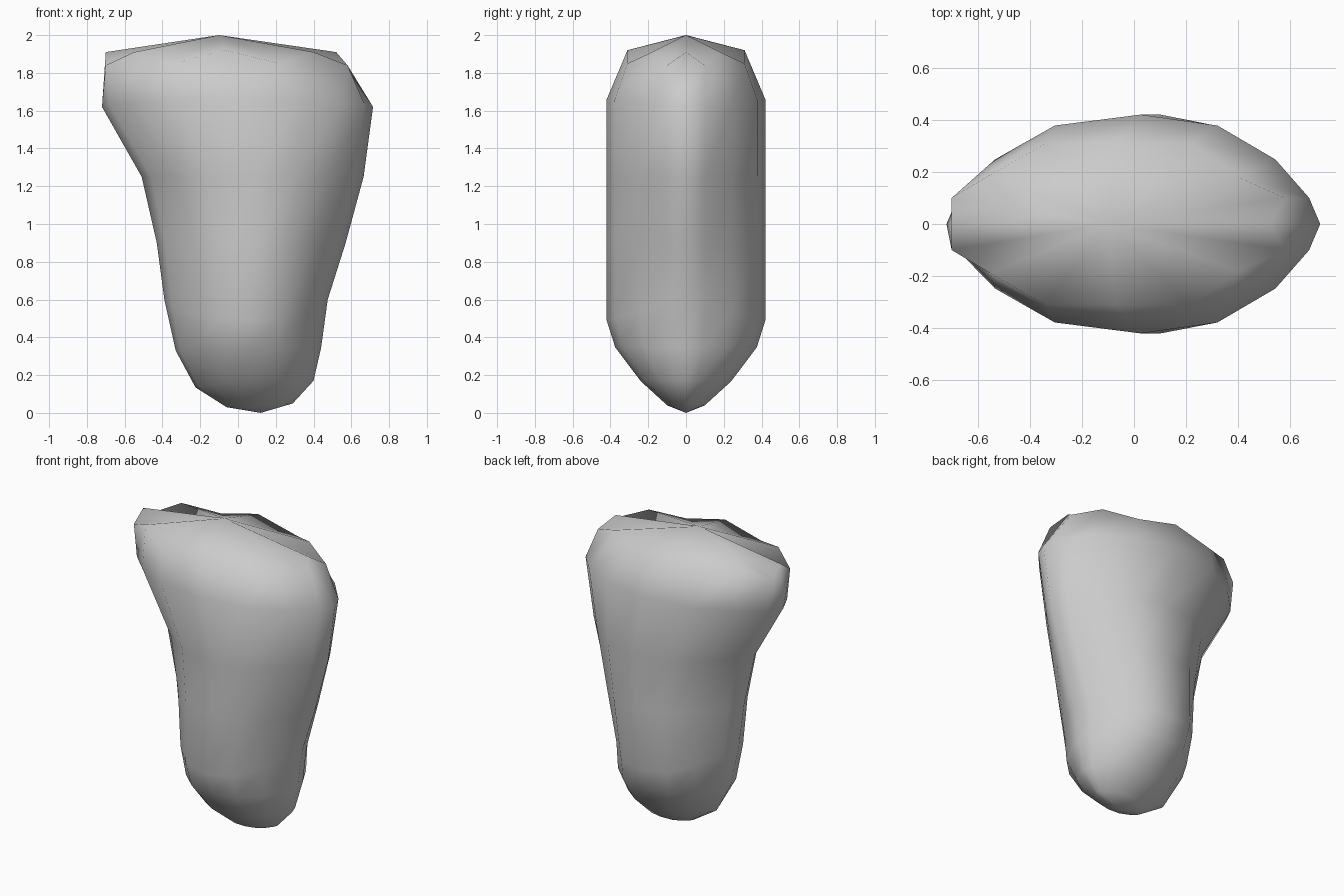
import bpy, bmesh

if "Cube" in bpy.data.objects:
    bpy.data.objects.remove(bpy.data.objects["Cube"])

# Half ring outlines: (fraction of half length, fraction of half depth)
FULL = [(1, 0), (.94, .24), (.76, .59), (.45, .90), (.04, 1),
        (-.42, .90), (-.74, .59), (-.94, .24), (-1, 0)]
SLIM = [(1, 0), (.91, .24), (.69, .59), (.40, .90), (.04, 1),
        (-.38, .90), (-.68, .59), (-.91, .24), (-1, 0)]

# Body rings: left x, left z, right x, right z, z rise at mid, half depth, outline
RINGS = [(-.06, .03, .29, .05, 0, .10, FULL), (-.225, .135, .40, .17, .015, .24, FULL),
         (-.33, .33, .44, .345, .01, .375, FULL), (-.39, .60, .475, .60, -.11, .42, SLIM),
         (-.43, .90, .57, .90, 0, .42, SLIM), (-.51, 1.25, .665, 1.25, 0, .42, SLIM),
         (-.72, 1.62, .715, 1.62, .04, .42, FULL)]

# Uneven broken rim at the top, half of it: x, y, z
RIM = [(.52, 0, 1.91), (.58, .10, 1.84), (.40, .18, 1.91), (.22, .31, 1.85),
       (-.07, .31, 1.92), (-.34, .31, 1.85), (-.55, .19, 1.91),
       (-.70, .10, 1.84), (-.70, 0, 1.91)]


def mirrored(half):
    """Close a half ring by mirroring its inner points over y."""
    return half + [(x, -y, z) for x, y, z in reversed(half[1:-1])]


bm = bmesh.new()
loops = []
for x0, z0, x1, z1, rise, depth, outline in RINGS:
    loops.append(mirrored([(x0 + (x1 - x0) * (1 + u) / 2, v * depth,
                            z0 + (z1 - z0) * (1 + u) / 2 + rise * v)
                           for u, v in outline]))
loops.append(mirrored(RIM))
loops = [[bm.verts.new(p) for p in loop] for loop in loops]
n = len(loops[0])

# Side walls
for low, high in zip(loops, loops[1:]):
    for i in range(n):
        j = (i + 1) % n
        bm.faces.new((low[i], low[j], high[j], high[i]))

# Fans to the bottom tip and the top peak
tip = bm.verts.new((.12, 0, 0))
peak = bm.verts.new((-.10, 0, 2))
for i in range(n):
    j = (i + 1) % n
    bm.faces.new((tip, loops[0][j], loops[0][i]))
    bm.faces.new((peak, loops[-1][i], loops[-1][j]))
bmesh.ops.recalc_face_normals(bm, faces=bm.faces[:])

mesh = bpy.data.meshes.new("tapered_stump")
bm.to_mesh(mesh)
bm.free()
stump = bpy.data.objects.new("tapered_stump", mesh)
bpy.context.collection.objects.link(stump)
bpy.context.view_layer.objects.active = stump
stump.select_set(True)
bpy.ops.object.shade_smooth()
